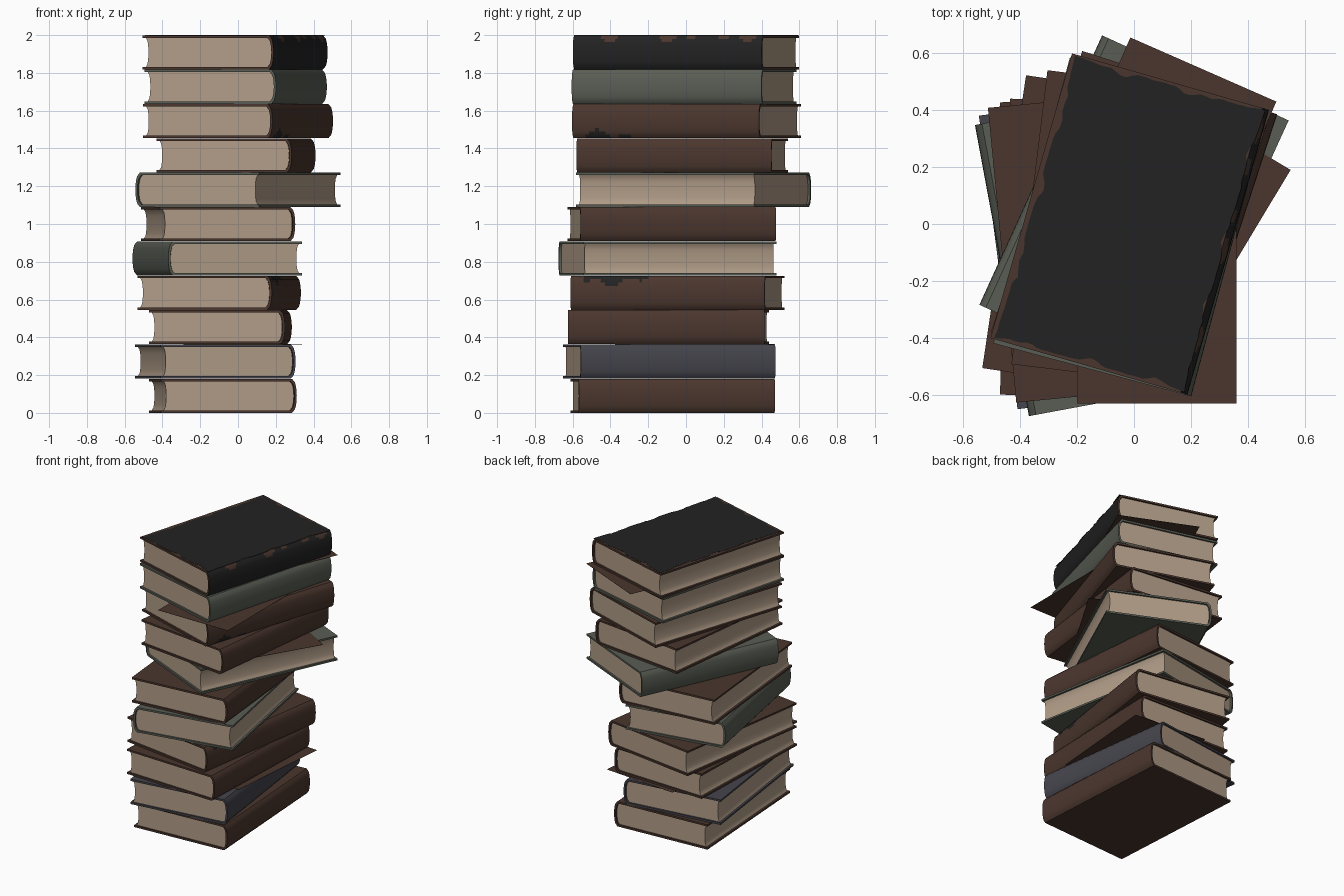
import bpy, bmesh, math, random
from mathutils import Matrix

if "Cube" in bpy.data.objects:
    bpy.data.objects.remove(bpy.data.objects["Cube"])

random.seed(4)
STEP = 2.0 / 11          # height of one book in the pile
H = STEP - 0.0014        # book thickness, leaving room for loose sheets
W, L, T = 0.36, 0.52, 0.013   # half width, half length, board thickness
ARC = 10


def material(name, rgb):
    m = bpy.data.materials.new(name)
    m.diffuse_color = (*rgb, 1)
    m.use_nodes = True
    m.node_tree.nodes["Principled BSDF"].inputs["Base Color"].default_value = m.diffuse_color
    return m


BROWN = material("brown leather", (0.070, 0.037, 0.027))
BLACK = material("black leather", (0.016, 0.016, 0.016))
GREEN = material("grey green cloth", (0.100, 0.110, 0.088))
BLUE = material("blue grey cloth", (0.058, 0.058, 0.072))
PAPER = material("paper", (0.440, 0.335, 0.245))


def finish(bm, name, mats, matrix, smooth=True):
    bmesh.ops.recalc_face_normals(bm, faces=bm.faces)
    me = bpy.data.meshes.new(name)
    bm.to_mesh(me)
    bm.free()
    for m in mats:
        me.materials.append(m)
    ob = bpy.data.objects.new(name, me)
    bpy.context.collection.objects.link(ob)
    ob.matrix_world = matrix
    if smooth:
        bpy.ops.object.select_all(action='DESELECT')
        ob.select_set(True)
        bpy.context.view_layer.objects.active = ob
        bpy.ops.object.shade_smooth_by_angle(angle=math.radians(30))
    return ob


def sweep(profile, half, segs):
    """Extrude a closed x-z profile along y; returns bmesh and side faces by (profile index, segment)."""
    bm = bmesh.new()
    rings = [[bm.verts.new((x, -half + 2 * half * j / segs, z)) for x, z in profile]
             for j in range(segs + 1)]
    n, sides = len(profile), {}
    for j in range(segs):
        for i in range(n):
            k = (i + 1) % n
            sides[i, j] = bm.faces.new((rings[j][i], rings[j][k], rings[j + 1][k], rings[j + 1][i]))
    bm.faces.new(rings[0])
    bm.faces.new(rings[-1])
    return bm, sides


def arc(x0, bulge, z0, z1):
    """Points of a shallow arc from z0 to z1, bulging in x."""
    return [(x0 + bulge * math.sqrt(max(0, 1 - (2 * i / ARC - 1) ** 2)), z0 + (z1 - z0) * i / ARC)
            for i in range(ARC + 1)]


def wear_edge(y, phase):
    return 0.5 + 0.3 * math.sin(17 * y + phase) + 0.3 * math.sin(41 * y + 2 * phase)


def spine_is_black(style, y, u):
    """u runs from 0 at the foot of the spine to 1 at its top."""
    if style == "worn_black":
        return u < 0.98 - 0.42 * max(0, wear_edge(y, 1.0) - 0.55)
    if style == "stain_low":
        return -0.45 < y < -0.2 and u < 0.25 * wear_edge(y, 2.2)
    if style == "stain_high":
        return -0.45 < y < -0.08 and u > 1 - 0.3 * wear_edge(y, 0.6)
    return False


def book(i, cx, cy, deg, mat, style=None):
    mtx = Matrix.Translation((cx, cy, i * STEP)) @ Matrix.Rotation(math.radians(deg), 4, 'Z')
    # cover: one U-shaped profile with a rounded spine
    outer = [(-W, 0)] + arc(W - 0.025, 0.025, 0, H) + [(-W, H)]
    inner = [(-W, T)] + arc(W - 0.034, 0.022, T, H - T) + [(-W, H - T)]
    segs = 90 if style else 1
    bm, sides = sweep(outer + inner[::-1], L, segs)
    for (p, j), f in sides.items():
        if 1 <= p <= ARC and style:
            y = -L + 2 * L * (j + 0.5) / segs
            f.material_index = int(spine_is_black(style, y, (p - 0.5) / ARC))
    finish(bm, f"book_cover_{i + 1}", [mat, BLACK], mtx)
    # page block with a hollow fore edge
    block = arc(W - 0.036, 0.021, T, H - T) + arc(-W + 0.014, 0.014, T, H - T)[::-1]
    bm, _ = sweep(block, L - 0.012, 1)
    finish(bm, f"page_block_{i + 1}", [PAPER], mtx)
    return mtx


# The pile, bottom to top: centre, turn, colour, spine wear (180 = spine on the left)
BOOKS = [
    (-0.080, -0.070, 3.5, BROWN),
    (-0.120, -0.088, 7.5, BLUE),
    (-0.093, -0.092, -2.0, BROWN),
    (-0.100, -0.045, -8.5, BROWN, "stain_high"),
    (-0.110, -0.098, 190.5, GREEN),
    (-0.105, -0.075, 5.5, BROWN),
    (0.000, 0.040, 155.5, GREEN),
    (-0.010, -0.020, -7.0, BROWN),
    (0.000, 0.002, -18.0, BROWN, "stain_low"),
    (-0.012, -0.010, -15.0, GREEN),
    (-0.015, 0.000, -16.0, BROWN, "worn_black"),
]
for i, b in enumerate(BOOKS):
    top = book(i, *b)

# Ragged black leather left on the top board
bm = bmesh.new()
hx, hy = W - 0.012, L - 0.004
corners = [(-hx, -hy), (hx, -hy), (hx, hy), (-hx, hy)]
pts = []
for c in range(4):
    (ax, ay), (bx, by) = corners[c], corners[(c + 1) % 4]
    n = 36
    nx, ny = (ay - by), (bx - ax)
    ln = math.hypot(nx, ny)
    for k in range(n):
        t = k / n
        s = t * ln
        d = 0.005 + 0.012 * max(0, math.sin(23 * s + c) + 0.6 * math.sin(57 * s + 2 * c))
        d = (d + random.uniform(0, 0.003)) * min(1, 8 * t, 8 * (1 - t))
        pts.append((ax + (bx - ax) * t + nx / ln * d, ay + (by - ay) * t + ny / ln * d))
face = bm.faces.new([bm.verts.new((x, y, H - 0.001)) for x, y in pts])
ext = bmesh.ops.extrude_face_region(bm, geom=[face])
bmesh.ops.translate(bm, vec=(0, 0, 0.0024),
                    verts=[g for g in ext["geom"] if isinstance(g, bmesh.types.BMVert)])
finish(bm, "top_board_leather", [BLACK], top, smooth=False)

# Loose brown sheets between books: right back corner, turn, level
SHEETS = [(0.34, 0.42, -5, 2), (0.55, 0.19, -31, 7), (0.36, 0.17, 0, 9), (0.50, 0.43, -23.7, 10)]
for k, (x, y, deg, level) in enumerate(SHEETS):
    bm = bmesh.new()
    bmesh.ops.create_cube(bm, size=1)
    bmesh.ops.scale(bm, vec=(0.56, 0.80, 0.001), verts=bm.verts)
    bmesh.ops.translate(bm, vec=(-0.28, -0.40, -0.0007), verts=bm.verts)
    finish(bm, f"loose_sheet_{k + 1}", [BROWN],
           Matrix.Translation((x, y, level * STEP)) @ Matrix.Rotation(math.radians(deg), 4, 'Z'),
           smooth=False)
